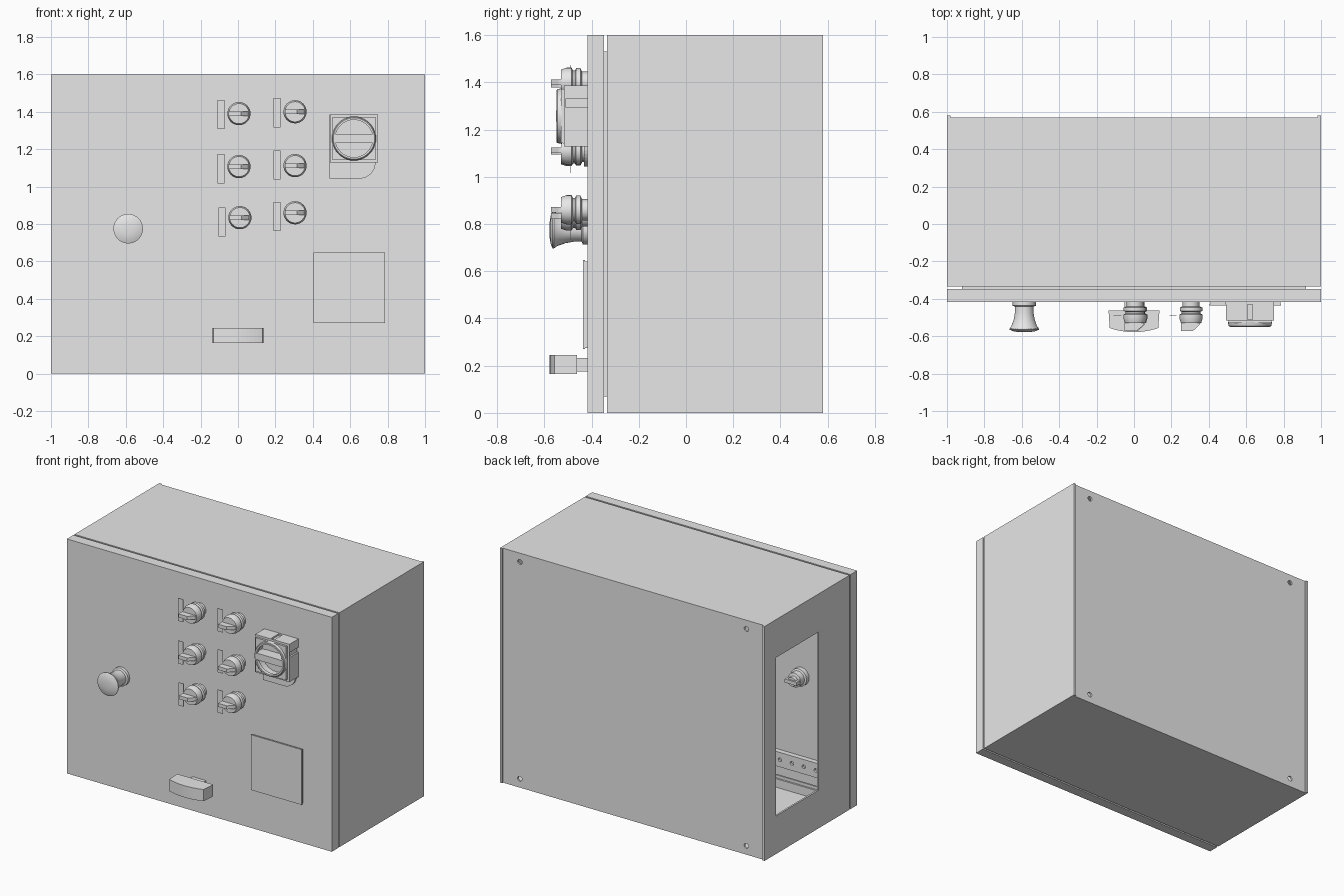
import bpy, bmesh, math
from mathutils import Vector

cube = bpy.data.objects.get("Cube")
if cube:
    bpy.data.objects.remove(cube, do_unlink=True)

grey = bpy.data.materials.new("light_grey_paint")
grey.use_nodes = True
colour = (0.8, 0.8, 0.8, 1)
grey.diffuse_color = colour
grey.node_tree.nodes["Principled BSDF"].inputs["Base Color"].default_value = colour
smooth_parts = []


def finish(name, bm):
    bmesh.ops.recalc_face_normals(bm, faces=bm.faces)
    mesh = bpy.data.meshes.new(name)
    bm.to_mesh(mesh)
    bm.free()
    mesh.materials.append(grey)
    ob = bpy.data.objects.new(name, mesh)
    bpy.context.scene.collection.objects.link(ob)
    return ob


def place(axis, a, b, d):
    return {"x": (d, a, b), "y": (a, d, b), "z": (a, b, d)}[axis]


def prism(name, axis, lo, hi, outline):
    """Extrude a flat outline along an axis."""
    bm = bmesh.new()
    ends = [[bm.verts.new(place(axis, a, b, d)) for a, b in outline] for d in (lo, hi)]
    for end in ends:
        bm.faces.new(end)
    n = len(outline)
    for i in range(n):
        j = (i + 1) % n
        bm.faces.new((ends[0][i], ends[0][j], ends[1][j], ends[1][i]))
    return finish(name, bm)


def rect(a0, a1, b0, b1):
    return [(a0, b0), (a1, b0), (a1, b1), (a0, b1)]


def box(name, x0, x1, y0, y1, z0, z1):
    return prism(name, "z", z0, z1, rect(x0, x1, y0, y1))


def frame(name, axis, lo, hi, outer, inner):
    """Flat rectangular plate with a rectangular opening."""
    bm = bmesh.new()
    o, i = ([[bm.verts.new(place(axis, a, b, d)) for a, b in rect(*r)]
             for d in (lo, hi)] for r in (outer, inner))
    for k in range(4):
        m = (k + 1) % 4
        for d in (0, 1):
            bm.faces.new((o[d][k], o[d][m], i[d][m], i[d][k]))
        for ring in (o, i):
            bm.faces.new((ring[0][k], ring[0][m], ring[1][m], ring[1][k]))
    return finish(name, bm)


def lathe(name, cx, cz, profile, segments=32):
    """Turn (radius, y) points about a front-to-back axis."""
    bm = bmesh.new()
    rings = []
    for r, y in profile:
        rings.append([bm.verts.new((cx + r * math.cos(t), y, cz + r * math.sin(t)))
                      for t in (math.tau * k / segments for k in range(segments))])
    for a, b in zip(rings, rings[1:]):
        for k in range(segments):
            m = (k + 1) % segments
            bm.faces.new((a[k], a[m], b[m], b[k]))
    bm.faces.new(rings[0])
    bm.faces.new(rings[-1])
    ob = finish(name, bm)
    smooth_parts.append(ob)
    return ob


def cut(ob, cutters):
    for c in cutters:
        mod = ob.modifiers.new("cut", "BOOLEAN")
        mod.operation = "DIFFERENCE"
        mod.solver = "EXACT"
        mod.object = c
    bpy.context.view_layer.update()
    mesh = bpy.data.meshes.new_from_object(
        ob.evaluated_get(bpy.context.evaluated_depsgraph_get()))
    ob.modifiers.clear()
    ob.data = mesh
    for c in cutters:
        if c in smooth_parts:
            smooth_parts.remove(c)
        bpy.data.objects.remove(c, do_unlink=True)


# Cabinet shell, with an access window in the -x wall
T = 0.012
FRONT, BACK = -0.335, 0.57
box("right_hand_wall", 1 - T, 1, FRONT, BACK, 0, 1.6)
frame("window_wall", "x", -1, -1 + T, (FRONT, BACK, 0, 1.6), (0, 0.46, 0.26, 1.34))
box("roof", -1 + T, 1 - T, FRONT, BACK, 1.6 - T, 1.6)
box("floor", -1 + T, 1 - T, FRONT, BACK, 0, T)
for side in (-1, 1):
    x0, x1 = sorted((side * 0.982, side))
    box("back_edge_fold", x0, x1, BACK, 0.58, 0, 1.6)
back = box("back_panel", -1 + T, 1 - T, BACK - T, BACK, T, 1.6 - T)
cut(back, [lathe("hole", x, z, [(0.017, 0.5), (0.017, 0.6)], 16)
           for x in (-0.855, 0.855) for z in (0.06, 1.54)])

# Front flange and seal
frame("front_flange", "y", FRONT, FRONT + T, (-1 + T, 1 - T, T, 1.6 - T), (-0.92, 0.92, 0.07, 1.53))
frame("door_seal", "y", -0.347, FRONT, (-0.92, 0.92, 0.07, 1.53), (-0.9, 0.9, 0.09, 1.51))

# Door pan and perforated stiffener
SKIN = -0.417
box("door_sheet", -1, 1, SKIN, SKIN + T, 0, 1.6)
frame("door_rim", "y", SKIN + T, -0.347, (-1, 1, 0, 1.6), (-1 + T, 1 - T, T, 1.6 - T))
stiffener = frame("door_stiffener", "y", SKIN + T, -0.37, (-0.88, 0.88, 0.13, 1.47),
                  (-0.78, 0.78, 0.23, 1.37))
cut(stiffener, [lathe("hole", -0.72 + 0.09 * k, z, [(0.013, -0.385), (0.013, -0.3)], 12)
                for k in range(17) for z in (0.18, 1.42)])

# Six selector switches with marker plates
HEAD = [(0.045, SKIN), (0.045, -0.44), (0.06, -0.447), (0.06, -0.465), (0.05, -0.47),
        (0.05, -0.478), (0.062, -0.485), (0.062, -0.505), (0.054, -0.53)]
LEVER = [(-0.055, -0.52), (0.055, -0.52), (0.045, -0.54), (0.01, -0.572), (-0.055, -0.572)]
for cx, cz, plate_z in ((0.005, 1.39, 1.385), (0.305, 1.4, 1.395), (0.005, 1.107, 1.095),
                        (0.305, 1.112, 1.115), (0.01, 0.834, 0.81), (0.305, 0.86, 0.84)):
    lathe("selector_head", cx, cz, HEAD)
    prism("selector_lever", "z", cz - 0.012, cz + 0.012, [(cx + a, b) for a, b in LEVER])
    box("marker_plate", cx - 0.115, cx - 0.077, -0.49, -0.487, plate_z - 0.078, plate_z + 0.078)

# Mushroom push button and its rear body
bx, bz = -0.587, 0.775
lathe("push_button", bx, bz, [(0.062, SKIN), (0.062, -0.437), (0.05, -0.442), (0.05, -0.475),
                              (0.056, -0.51), (0.068, -0.545), (0.079, -0.56), (0.079, -0.565),
                              (0.06, -0.573), (0.03, -0.578)])
lathe("button_rear_nut", bx, bz, [(0.06, SKIN + T), (0.06, -0.375), (0.048, -0.37),
                                  (0.048, -0.33), (0.03, -0.325), (0.03, -0.3)])
box("button_rear_tab", bx - 0.045, bx + 0.045, -0.33, -0.29, bz - 0.012, bz + 0.012)

# Main rotary switch
sx, sz = 0.62, 1.257
corner = [(0.65 + 0.085 * math.sin(t), 1.128 - 0.085 * math.cos(t))
          for t in (math.pi / 2 * k / 8 for k in range(9))]
prism("switch_back_plate", "y", SKIN - 0.014, SKIN, [(0.49, 1.385), (0.49, 1.043)] + corner + [(0.735, 1.385)])
H = 0.129
body = box("switch_body", sx - H, sx + H, -0.53, SKIN, sz - H, sz + H)
bm = bmesh.new()
bm.from_mesh(body.data)
front_edges = [e for e in bm.edges if all(v.co.y < -0.52 for v in e.verts)]
bmesh.ops.bevel(bm, geom=front_edges, offset=0.014, segments=2, affect="EDGES")
bm.to_mesh(body.data)
bm.free()
grooves = [lathe("dial_recess", sx, sz, [(0.108, -0.6), (0.108, -0.475)], 40)]
for s in (-1, 1):
    a, b = sorted((s * 0.118, s * 0.2))
    grooves.append(box("groove", sx + a, sx + b, -0.51, -0.4, sz + 0.038, sz + 0.072))
    grooves.append(box("groove", sx - 0.014, sx + 0.014, -0.51, -0.4, sz + a, sz + b))
cut(body, grooves)
bar = [(-0.106, -0.02), (-0.07, -0.023), (0.07, -0.023), (0.106, -0.02),
       (0.106, 0.02), (0.07, 0.023), (-0.07, 0.023), (-0.106, 0.02)]
prism("switch_handle_bar", "y", -0.55, -0.47, [(sx + a, sz + b) for a, b in bar])
ring = lathe("switch_dial_ring", sx, sz, [(0.118, -0.525), (0.114, -0.545), (0.11, -0.548)], 40)
cut(ring, [lathe("ring_hole", sx, sz, [(0.1, -0.6), (0.1, -0.4)], 40)])

# Display panel
box("display_bezel", 0.41, 0.782, -0.427, SKIN, 0.275, 0.642)
box("display_face", 0.405, 0.787, -0.437, -0.427, 0.27, 0.647)

# Bow-fronted door handle on a stem
bow = [(0.13 * k / 6, -0.578 + 0.022 * (k / 6) ** 2) for k in range(-6, 7)]
prism("door_handle", "z", 0.165, 0.245, bow + [(0.136, -0.462), (-0.136, -0.462)])
box("handle_stem", -0.05, 0.05, -0.462, SKIN, 0.175, 0.232)

# Soft shading on the turned parts
bpy.ops.object.select_all(action="DESELECT")
for ob in smooth_parts:
    ob.select_set(True)
bpy.context.view_layer.objects.active = smooth_parts[0]
bpy.ops.object.shade_smooth_by_angle(angle=math.radians(30))
